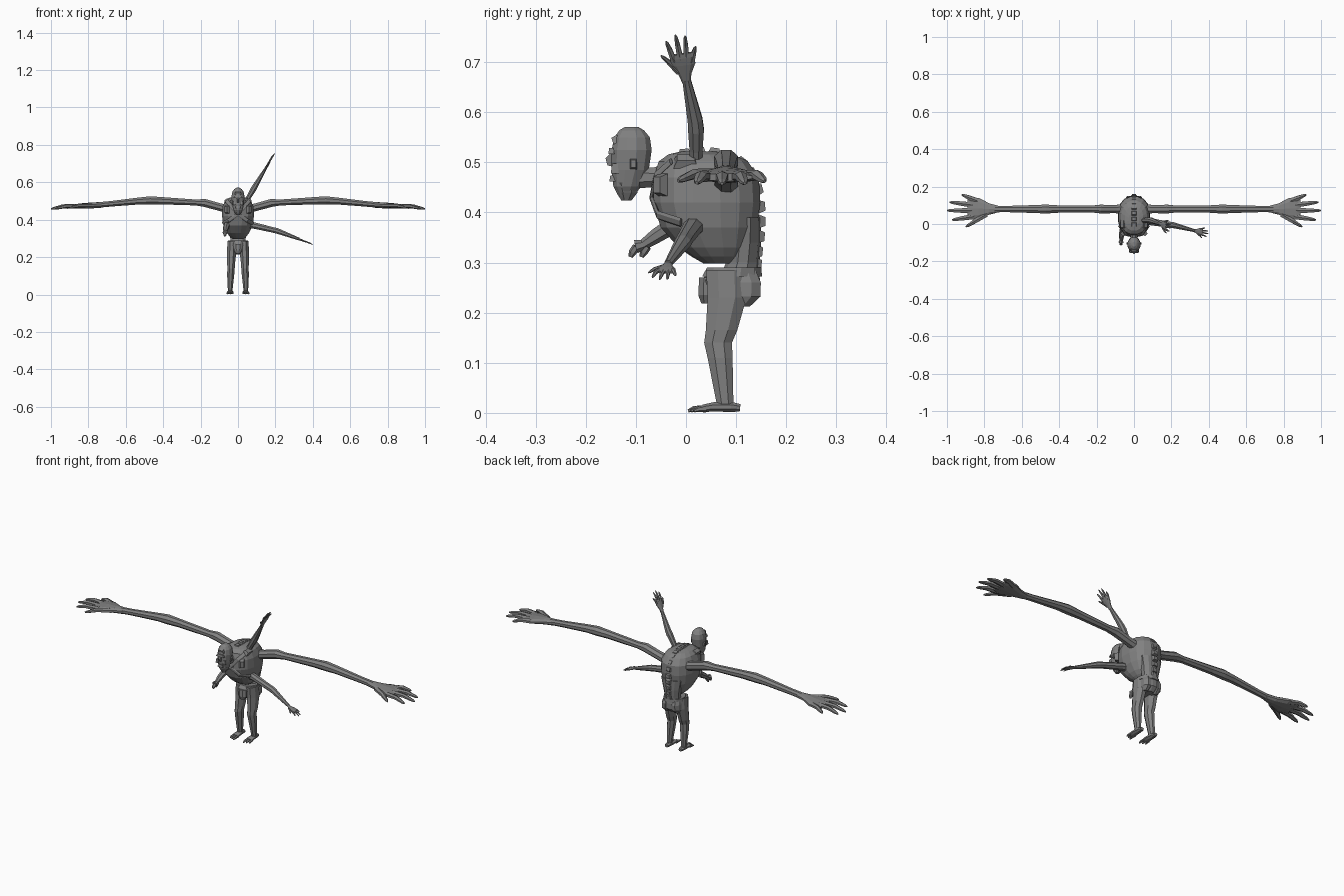
import bpy, bmesh, math
from mathutils import Vector as V

X, Y, Z = V((1, 0, 0)), V((0, 1, 0)), V((0, 0, 1))
grey = bpy.data.materials.new("dark_grey")
grey.diffuse_color = (0.22, 0.22, 0.22, 1)


def loft(bm, pts, sizes, side, n=8, axis=None, power=1.0):
    """Skin elliptical rings (half width, half height) along a path."""
    pts = [V(p) for p in pts]
    rings = []
    for i, (p, (w, h)) in enumerate(zip(pts, sizes)):
        t = axis or (pts[min(i + 1, len(pts) - 1)] - pts[max(i - 1, 0)]).normalized()
        b = t.cross(side).normalized()
        s = b.cross(t)
        ring = []
        for k in range(n):
            a = 2 * math.pi * (k + 0.5) / n
            c, d = math.cos(a), math.sin(a)
            c = math.copysign(abs(c) ** power, c)
            d = math.copysign(abs(d) ** power, d)
            ring.append(bm.verts.new(p + s * w * c + b * h * d))
        rings.append(ring)
    for r, q in zip(rings, rings[1:]):
        for k in range(n):
            bm.faces.new((r[k], r[(k + 1) % n], q[(k + 1) % n], q[k]))
    bm.faces.new(rings[0][::-1])
    bm.faces.new(rings[-1])


def finish(name, bm):
    bmesh.ops.recalc_face_normals(bm, faces=bm.faces)
    me = bpy.data.meshes.new(name)
    bm.to_mesh(me)
    bm.free()
    me.materials.append(grey)
    ob = bpy.data.objects.new(name, me)
    bpy.context.collection.objects.link(ob)
    return ob


def tube(name, pts, sizes, side=X, n=8, **kw):
    bm = bmesh.new()
    loft(bm, pts, sizes, side, n, **kw)
    return finish(name, bm)


def stack(name, rows, n=12, power=1.0):
    """Horizontal rings: z, half width, y min, y max."""
    return tube(name, [(0, (a + b) / 2, z) for z, w, a, b in rows],
                [(w, (b - a) / 2) for z, w, a, b in rows], X, n, axis=Z, power=power)


def block(name, loc, size, rot=(0, 0, 0), taper=0.7):
    """Box with its outer (+z local) face narrowed."""
    bm = bmesh.new()
    bmesh.ops.create_cube(bm, size=1)
    for v in bm.verts:
        k = taper if v.co.z > 0 else 1
        v.co = V((v.co.x * size[0] * k, v.co.y * size[1] * k, v.co.z * size[2]))
    ob = finish(name, bm)
    ob.location, ob.rotation_euler = loc, rot
    return ob


def hand(name, wrist, tip, r):
    """Palm and five spread fingers, fanned along y, thumb to the front."""
    bm = bmesh.new()
    o = V(wrist)
    d = V(tip) - o
    L = d.length
    d.normalize()
    up = d.cross(Y).normalized()
    s = up.cross(d)
    if up.z < 0 or (abs(up.z) < 0.6 and up.x > 0):
        up = -up
    at = lambda a, b, c=0: o + (d * a + s * b + up * c) * L
    loft(bm, [at(-.03, 0), at(.15, 0), at(.36, .01), at(.5, .01), at(.58, .01)],
         [(r, r * .8), (.12 * L, .06 * L), (.225 * L, .055 * L), (.235 * L, .045 * L), (.2 * L, .03 * L)], s, 10)
    for a0, b0, a1, b1 in ((.2, -.1, .62, -.36), (.45, -.15, .9, -.22), (.47, -.03, 1, -.03),
                           (.47, .08, .95, .14), (.38, .16, .7, .29)):
        loft(bm, [at(a0, b0), at(a0 * .45 + a1 * .55, b0 * .45 + b1 * .55, .015),
                  at(a0 * .1 + a1 * .9, b0 * .1 + b1 * .9, -.015), at(a1, b1, -.025)],
             [(.062 * L, .045 * L), (.05 * L, .04 * L), (.033 * L, .026 * L), (.012 * L, .012 * L)], s, 6)
    return finish(name, bm)


# torso, waist and pelvis
stack("torso", [(.298, .03, .035, .10), (.312, .047, .01, .115), (.33, .061, -.016, .129), (.37, .079, -.052, .143),
                (.42, .087, -.067, .15), (.47, .084, -.066, .147), (.502, .07, -.056, .125),
                (.516, .05, -.036, .095), (.522, .028, -.01, .06)], 16, .85)
stack("waist", [(.265, .044, .065, .145), (.30, .043, .08, .147), (.34, .05, .085, .15),
                (.39, .06, .09, .15)], 10)
stack("pelvis", [(.215, .026, .06, .13), (.235, .046, .04, .15), (.265, .053, .03, .15),
                 (.285, .05, .045, .146)], 12)
stack("belt", [(.272, .056, .03, .154), (.29, .054, .04, .152)], 12)
stack("loin_pouch", [(.218, .014, .03, .05), (.235, .024, .023, .06), (.27, .026, .025, .06)], 8)
for s in (-1, 1):
    tube("buttock", [(s * .026, .11, .288), (s * .028, .118, .26), (s * .029, .117, .232), (s * .029, .105, .212)],
         [(.018, .03), (.024, .034), (.023, .034), (.014, .024)], X, 8, axis=Z)

# vertebrae down the back
spine = [(.0, .522), (.03, .525), (.06, .524), (.09, .516), (.115, .504), (.135, .482), (.148, .45),
         (.153, .415), (.154, .385), (.152, .355), (.148, .325), (.146, .30)]
for i, (y, z) in enumerate(spine):
    a, b = spine[max(i - 1, 0)], spine[min(i + 1, len(spine) - 1)]
    ang = math.atan2(b[1] - a[1], b[0] - a[0])
    block("vertebra", (0, y - .003, z - .003), (.034, .029, .016), (ang, 0, 0), .6)

# head, face and neck
tube("neck", [(0, -.03, .475), (0, -.065, .47), (0, -.1, .47)], [(.028, .026), (.021, .021), (.022, .024)])
stack("head", [(.432, .014, -.135, -.105), (.452, .026, -.146, -.088), (.485, .033, -.15, -.073),
               (.525, .036, -.15, -.067), (.55, .031, -.144, -.071), (.564, .02, -.134, -.083),
               (.571, .009, -.122, -.095)], 12)
block("brow", (0, -.149, .523), (.046, .012, .012))
block("nose", (0, -.152, .503), (.014, .03, .014), (math.radians(105), 0, 0), .5)
block("mouth", (0, -.146, .468), (.03, .014, .012))
block("hair_tuft", (0, -.14, .546), (.036, .018, .014), (.5, 0, 0))
stack("beard", [(.424, .01, -.13, -.108), (.44, .02, -.14, -.095), (.46, .028, -.147, -.092)], 8)
for s in (-1, 1):
    block("ear", (s * .035, -.105, .497), (.022, .014, .008), (0, s * 1.57, 0))
    block("cheek", (s * .021, -.142, .488), (.014, .016, .02))

# harness straps and chest plates
for s in (-1, 1):
    tube("chest_strap", [(s * .062, -.03, .502), (s * .04, -.06, .475), (0, -.069, .43),
                         (-s * .05, -.056, .395), (-s * .08, -.01, .38)], [(.004, .01)] * 5, Y, 6)
    block("chest_plate", (s * .06, -.052, .455), (.026, .045, .018), (1.57, 0, s * .75))
    block("shoulder_plate", (s * .06, .0, .503), (.03, .05, .016), (0, s * .6, 0))

# great side arms with hands
for s in (-1, 1):
    side = "right" if s > 0 else "left"
    tube(side + "_great_arm",
         [(s * .06, .08, .458), (s * .1, .08, .468), (s * .18, .08, .49), (s * .225, .08, .492),
          (s * .4, .08, .501), (s * .47, .08, .503), (s * .53, .08, .5), (s * .68, .08, .485), (s * .745, .08, .479)],
         [(.027, .024), (.024, .022), (.025, .023), (.02, .017), (.021, .021), (.026, .024),
          (.023, .02), (.018, .016), (.019, .016)], Y, 8)
    hand(side + "_great_hand", (s * .735, .08, .479), (s * 1.0, .08, .464), .019)

# raised arm
tube("raised_arm", [(.035, .02, .48), (.06, .02, .525), (.083, .02, .565), (.095, .018, .585), (.142, .001, .665)],
     [(.013, .014), (.014, .014), (.017, .017), (.016, .015), (.009, .008)], Y, 8)
hand("raised_hand", (.141, .001, .662), (.195, -.018, .756), .009)

# lower arm
tube("lower_arm", [(.06, .015, .372), (.09, .012, .368), (.18, -.002, .347), (.21, -.006, .34), (.325, -.036, .297)],
     [(.022, .02), (.02, .018), (.017, .016), (.017, .016), (.008, .008)], Y, 8)
hand("lower_hand", (.32, -.035, .298), (.4, -.05, .268), .008)

# withered limb on the left
tube("withered_limb", [(-.06, -.03, .372), (-.066, -.06, .353), (-.068, -.085, .336), (-.069, -.1, .332)],
     [(.017, .017), (.015, .015), (.01, .011), (.014, .014)], X, 7)
for y, z in ((-.107, .32), (-.085, .32)):
    tube("withered_knuckle", [(-.068, y + .008, z + .012), (-.07, y, z), (-.07, y - .004, z - .009)],
         [(.009, .008), (.009, .008), (.004, .004)], X, 6)

# legs and feet
for s in (-1, 1):
    side = "right" if s > 0 else "left"
    tube(side + "_leg", [(s * .031, .08, .285), (s * .034, .082, .23), (s * .037, .071, .165), (s * .037, .064, .14),
                         (s * .039, .068, .11), (s * .042, .078, .018)],
         [(.027, .043), (.027, .042), (.023, .034), (.021, .03), (.021, .027), (.013, .018)], X, 8, axis=Z)
    bm = bmesh.new()
    loft(bm, [(s * .041, .108, .010), (s * .041, .09, .012), (s * .041, .055, .012), (s * .041, .034, .009)],
         [(.01, .008), (.015, .011), (.018, .010), (.019, .008)], X, 8)
    for dx, y in ((-.012, .004), (0, .01), (.012, .016)):
        loft(bm, [(s * (.041 + dx), .04, .008), (s * (.042 + dx * 1.1), y + .012, .008), (s * (.043 + dx * 1.2), y, .004)],
             [(.007, .007), (.006, .006), (.003, .003)], X, 6)
    finish(side + "_foot", bm)
